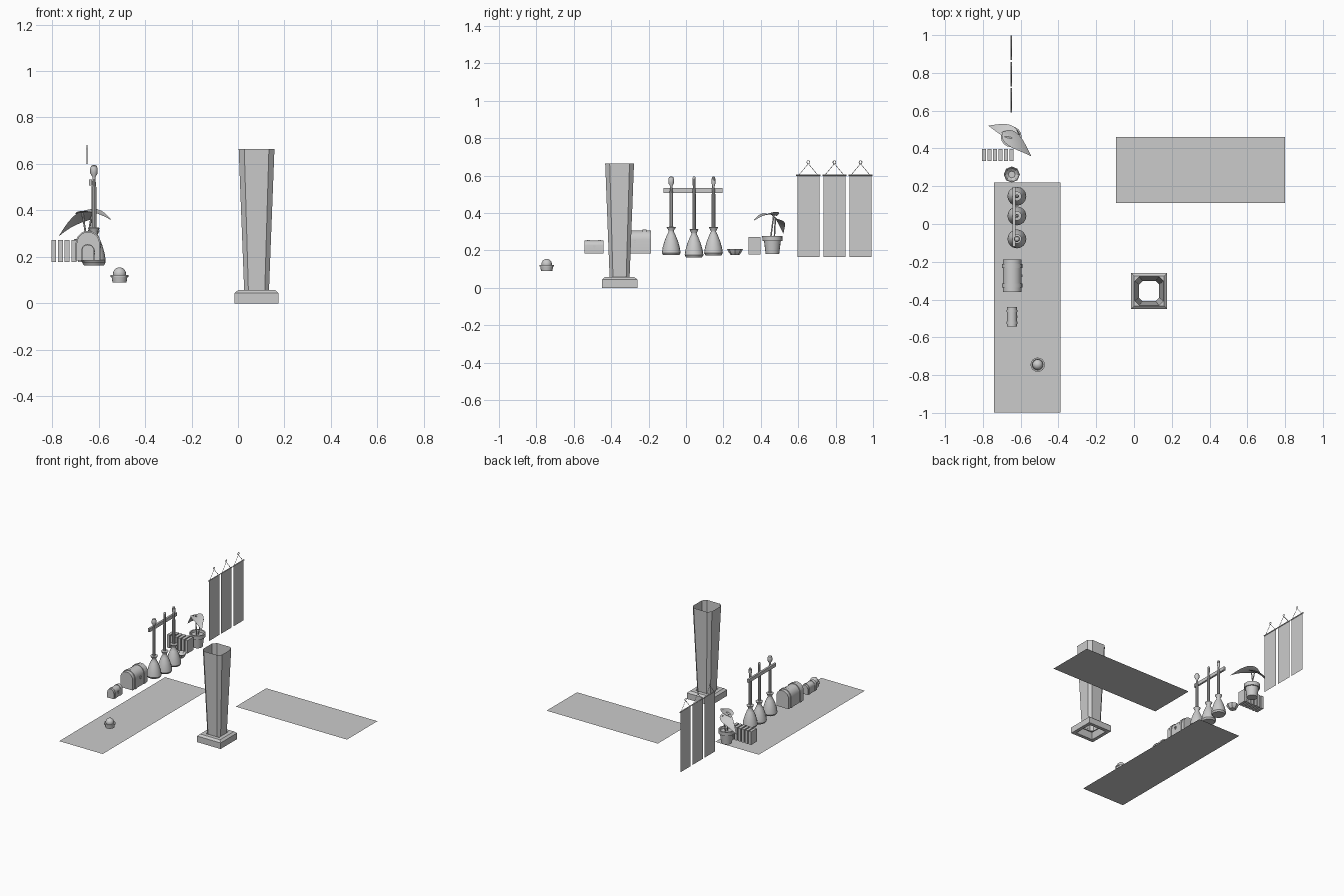
import bpy, bmesh, math
from mathutils import Vector

if "Cube" in bpy.data.objects:
    bpy.data.objects.remove(bpy.data.objects["Cube"])


def make(name, verts, faces, smooth=None):
    me = bpy.data.meshes.new(name)
    me.from_pydata([tuple(v) for v in verts], [], faces)
    bm = bmesh.new()
    bm.from_mesh(me)
    bmesh.ops.recalc_face_normals(bm, faces=bm.faces[:])
    bm.to_mesh(me)
    bm.free()
    ob = bpy.data.objects.new(name, me)
    bpy.context.collection.objects.link(ob)
    if smooth:
        bpy.ops.object.select_all(action='DESELECT')
        ob.select_set(True)
        bpy.context.view_layer.objects.active = ob
        bpy.ops.object.shade_smooth_by_angle(angle=math.radians(smooth))
    return ob


def loft(name, rings, caps=(False, False), smooth=None):
    n = len(rings[0])
    verts = [v for r in rings for v in r]
    faces = [(i * n + j, i * n + (j + 1) % n, (i + 1) * n + (j + 1) % n, (i + 1) * n + j)
             for i in range(len(rings) - 1) for j in range(n)]
    if caps[0]:
        faces.append(tuple(range(n))[::-1])
    if caps[1]:
        faces.append(tuple(range(len(verts) - n, len(verts))))
    return make(name, verts, faces, smooth)


def lathe(name, x, y, profile, n=16, caps=(True, True), smooth=35):
    rings = [[(x + r * math.cos(2 * math.pi * k / n), y + r * math.sin(2 * math.pi * k / n), z)
              for k in range(n)] for r, z in profile]
    return loft(name, rings, caps, smooth)


def box(name, x0, x1, y0, y1, z0, z1):
    sq = [(x0, y0), (x1, y0), (x1, y1), (x0, y1)]
    return loft(name, [[(*p, z) for p in sq] for z in (z0, z1)], (True, True))


def plane(name, x0, x1, y0, y1, z):
    return make(name, [(x0, y0, z), (x1, y0, z), (x1, y1, z), (x0, y1, z)], [(0, 1, 2, 3)])


def rod(name, a, b, r, n=6):
    a, b = Vector(a), Vector(b)
    q = (b - a).to_track_quat('Z', 'Y')
    circ = [q @ Vector((r * math.cos(2 * math.pi * k / n), r * math.sin(2 * math.pi * k / n), 0))
            for k in range(n)]
    return loft(name, [[p + c for c in circ] for p in (a, b)], (True, True))


# flat mats
plane("long_mat", -0.74, -0.39, -0.998, 0.22, 0.022)
plane("side_mat", -0.095, 0.80, 0.11, 0.46, 0.022)

# tall hollow pillar on a square plinth
PX, PY = 0.08, -0.355


def chamfered(h, c, z):
    k = h - c
    return [(PX + a, PY + b, z) for a, b in
            ((-k, -h), (k, -h), (h, -k), (h, k), (k, h), (-k, h), (-h, k), (-h, -k))]


def square(h, z):
    return [(PX + a * h, PY + b * h, z) for a, b in ((-1, -1), (1, -1), (1, 1), (-1, 1))]


loft("pillar_column", [chamfered(0.053, 0.018, 0.045), chamfered(0.077, 0.024, 0.665)])
loft("pillar_plinth", [square(0.056, 0.045), square(0.07, 0.0), square(0.095, 0.0),
                       square(0.095, 0.044), square(0.08, 0.057), square(0.053, 0.057)])

# round cactus in a small pot
lathe("cactus_pot", -0.51, -0.745, [(0.030, 0.09), (0.034, 0.113), (0.038, 0.113),
                                    (0.038, 0.121), (0.030, 0.121), (0.028, 0.117)])
lathe("cactus_ball", -0.51, -0.745,
      [(0.028 * math.cos(a), 0.127 + 0.028 * math.sin(a))
       for a in [math.radians(-30 + 15 * i) for i in range(9)]])


# arched chests with bands and a latch
def arch(xc, w, z0, z1, y):
    top = min(w, (z1 - z0) * 0.5)
    pts = [(xc - w, y, z0), (xc + w, y, z0)]
    pts += [(xc + w * math.cos(math.pi * i / 10), y, z1 - top + top * math.sin(math.pi * i / 10))
            for i in range(11)]
    return pts


def chest(name, xc, w, y0, y1, z0, z1):
    g = w * 0.09
    loft(name + "_body", [arch(xc, w - g, z0, z1 - g, y) for y in (y0, y1)], (True, True), 35)
    d = y1 - y0
    for i, f in enumerate((0.14, 0.74)):
        ya, yb = y0 + f * d, y0 + (f + 0.12) * d
        loft(f"{name}_band_{i}", [arch(xc, w, z0, z1, y) for y in (ya, yb)], (True, True), 35)
    ym, zm = (y0 + y1) / 2, z0 + (z1 - z0) * 0.52
    box(name + "_latch_plate", xc + w - g, xc + w + g * 0.4, ym - 0.007, ym + 0.007, zm, zm + 0.006)
    box(name + "_latch_knob", xc + w - g, xc + w + g * 0.4, ym - 0.004, ym + 0.004, zm - 0.012, zm - 0.005)


chest("small_chest", -0.646, 0.029, -0.543, -0.440, 0.185, 0.255)
chest("large_chest", -0.645, 0.054, -0.36, -0.187, 0.185, 0.312)

# hanging brooms on a rail
BX = -0.62
for i, (y, z, k) in enumerate(((-0.079, 0.175, 0.016), (0.043, 0.163, 0.009), (0.147, 0.174, 0.011))):
    lathe(f"broom_head_{i}", BX, y,
          [(0.043, z), (0.050, z + 0.012), (0.046, z + 0.04), (0.036, z + 0.075), (0.024, z + 0.105),
           (0.014, z + 0.125), (0.015, z + 0.132), (0.025, z + 0.15), (0.010, z + 0.152)])
    lathe(f"broom_handle_{i}", BX, y,
          [(0.010, z + 0.13), (0.010, 0.50), (0.007, 0.53), (0.007, 0.545), (k, 0.56), (k, 0.58),
           (k * 0.75, 0.592), (0.003, 0.596)], 10)
box("broom_rail", -0.642, -0.628, -0.12, 0.195, 0.508, 0.533)

# faceted bowl
lathe("bowl", -0.647, 0.262, [(0.023, 0.176), (0.034, 0.190), (0.043, 0.207), (0.039, 0.208),
                              (0.030, 0.194), (0.018, 0.184)], 8, smooth=None)

# row of books
for i in range(6):
    x = -0.793 + 0.0288 * i
    box(f"book_{i}", x - 0.0105, x + 0.0105, 0.333, 0.398, 0.178, 0.273)

# potted plant
LX, LY = -0.65, 0.462
lathe("plant_pot", LX, LY, [(0.036, 0.18), (0.045, 0.25), (0.053, 0.25), (0.055, 0.278),
                            (0.046, 0.278), (0.044, 0.262)])


def leaf(name, p0, p1, p2, side, w, n=8):
    p0, p1, p2, side = (Vector(v) for v in (p0, p1, p2, side))
    side.normalize()
    rows = []
    for i in range(n + 1):
        t = i / n
        c = p0 * (1 - t) ** 2 + p1 * 2 * t * (1 - t) + p2 * t * t
        h = w * (math.sin(math.pi * t ** 0.7) + 0.02)
        rows += [c - side * h, c - Vector((0, 0, h * 0.25)), c + side * h]
    faces = [(3 * i + j, 3 * i + j + 1, 3 * i + j + 4, 3 * i + j + 3)
             for i in range(n) for j in range(2)]
    make(name, rows, faces, 60)


leaf("leaf_front", (-0.70, 0.485, 0.385), (-0.63, 0.45, 0.43), (-0.545, 0.36, 0.358), (0.5, 0.75, 0.1), 0.04)
leaf("leaf_back", (-0.61, 0.47, 0.375), (-0.68, 0.50, 0.40), (-0.77, 0.52, 0.29), (0.25, 0.8, -0.5), 0.04)
rod("stem_front", (LX, LY - 0.01, 0.262), (-0.67, 0.47, 0.395), 0.004)
rod("stem_back", (LX, LY + 0.01, 0.262), (-0.63, 0.478, 0.377), 0.004)

# three hanging banners with rod, cords and ring
HX = -0.65
for i in range(3):
    y = 0.654 + 0.1395 * i
    make(f"banner_cloth_{i}", [(HX, y - 0.059, 0.165), (HX, y + 0.059, 0.165),
                               (HX, y + 0.059, 0.603), (HX, y - 0.059, 0.603)], [(0, 1, 2, 3)])
    rod(f"banner_rod_{i}", (HX, y - 0.065, 0.603), (HX, y + 0.065, 0.603), 0.004, 8)
    for s in (-1, 1):
        rod(f"banner_cord_{i}_{s}", (HX, y + s * 0.05, 0.604), (HX, y, 0.664), 0.0015)
    bpy.ops.mesh.primitive_torus_add(major_segments=16, minor_segments=6, major_radius=0.008,
                                     minor_radius=0.0018, location=(HX, y, 0.672),
                                     rotation=(0, math.pi / 2, 0))
    bpy.context.object.name = f"banner_ring_{i}"
